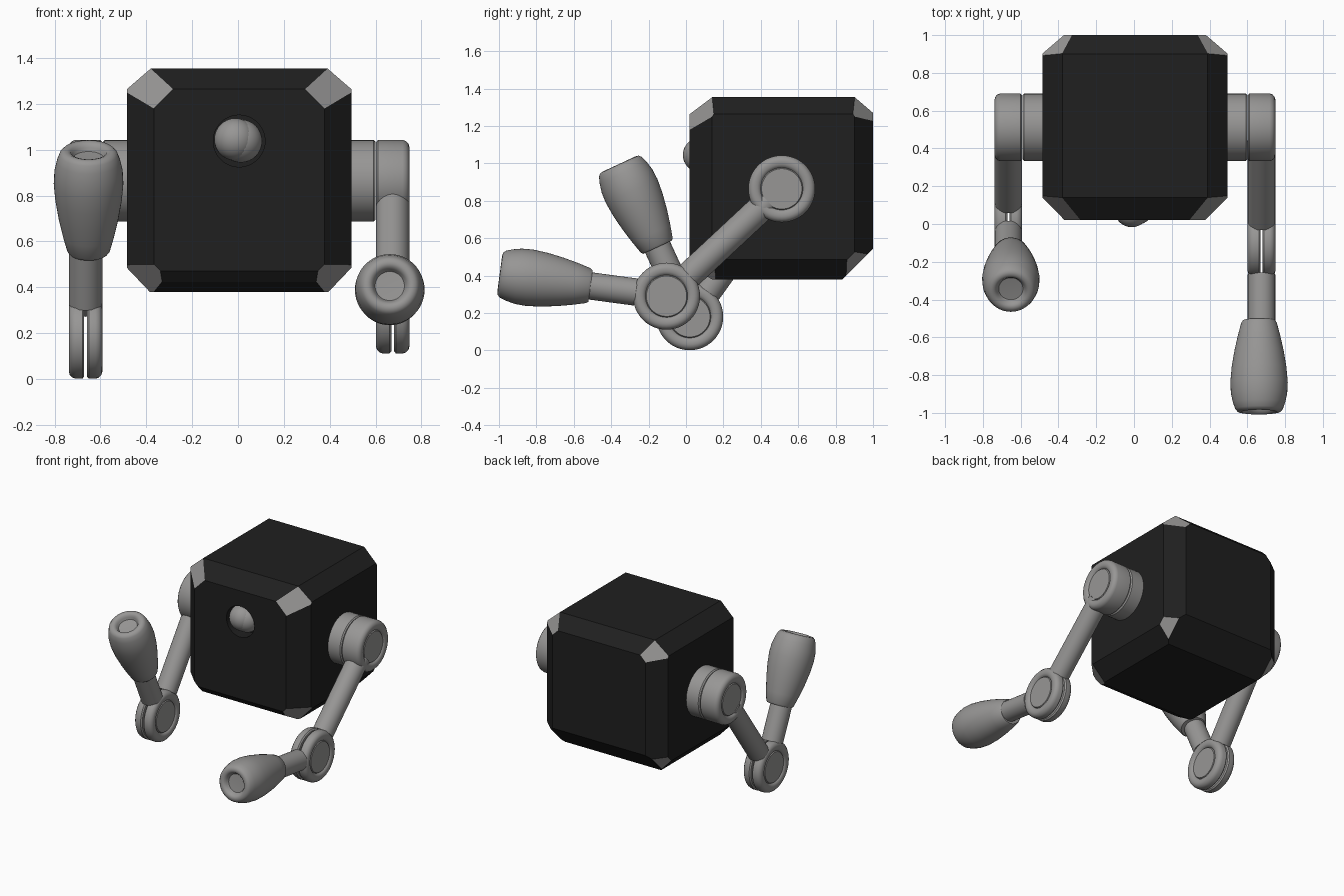
import bpy, bmesh, math
from mathutils import Vector, Matrix

if "Cube" in bpy.data.objects:
    bpy.data.objects.remove(bpy.data.objects["Cube"])

CX = 0.005  # mirror centre


def material(name, col):
    m = bpy.data.materials.new(name)
    m.diffuse_color = (*col, 1)
    m.use_nodes = True
    m.node_tree.nodes["Principled BSDF"].inputs["Base Color"].default_value = m.diffuse_color
    return m


BLACK = material("matte black", (0.014, 0.014, 0.014))
GREY = material("metal grey", (0.31, 0.305, 0.30))


def add_object(name, bm, mats, smooth=True):
    bmesh.ops.recalc_face_normals(bm, faces=bm.faces[:])
    me = bpy.data.meshes.new(name)
    bm.to_mesh(me)
    bm.free()
    for m in mats:
        me.materials.append(m)
    ob = bpy.data.objects.new(name, me)
    bpy.context.collection.objects.link(ob)
    if smooth:
        bpy.ops.object.select_all(action='DESELECT')
        ob.select_set(True)
        bpy.context.view_layer.objects.active = ob
        bpy.ops.object.shade_smooth_by_angle(angle=math.radians(40))
    return ob


def lathe(name, profile, origin, direction, mat=GREY, steps=48):
    """Spin (radius, distance) points about an axis."""
    bm = bmesh.new()
    vs = [bm.verts.new((r, 0, t)) for r, t in profile]
    es = [bm.edges.new(p) for p in zip(vs, vs[1:])]
    bmesh.ops.spin(bm, geom=vs + es, cent=(0, 0, 0), axis=(0, 0, 1),
                   angle=math.tau, steps=steps)
    bmesh.ops.remove_doubles(bm, verts=bm.verts[:], dist=1e-4)
    rot = Vector(direction).to_track_quat('Z', 'Y').to_matrix().to_4x4()
    bm.transform(Matrix.Translation(origin) @ rot)
    return add_object(name, bm, [mat])


# ---- body: box cut by edge planes (black) and corner planes (grey)
def cut(bm, co, no, mat):
    r = bmesh.ops.bisect_plane(bm, geom=bm.verts[:] + bm.edges[:] + bm.faces[:], dist=1e-4,
                               plane_co=co, plane_no=no, clear_outer=True)
    edges = [e for e in r['geom_cut'] if isinstance(e, bmesh.types.BMEdge)]
    if len(edges) >= 3:
        for f in bmesh.ops.edgenet_fill(bm, edges=edges)['faces']:
            f.material_index = mat


bm = bmesh.new()
bmesh.ops.create_cube(bm, size=1, matrix=Matrix.Translation((CX, 0.51, 0.867))
                      @ Matrix.Diagonal((0.98, 0.98, 0.976, 1)))
# chamfers running along x: two (y, z) points each, plus outward signs
for (y1, z1), (y2, z2), sy, sz in [
        ((0.02, 1.264), (0.14, 1.354), -1, 1), ((1.0, 1.27), (0.902, 1.354), 1, 1),
        ((1.0, 0.545), (0.837, 0.38), 1, -1),
        ((0.02, 0.472), (0.06, 0.424), -1, -1), ((0.06, 0.424), (0.14, 0.38), -1, -1)]:
    cut(bm, (CX, y1, z1), (0, sy * abs(z2 - z1), sz * abs(y2 - y1)), 0)
for s in (-1, 1):
    # vertical and side chamfers
    cut(bm, (CX + s * 0.49, 0.14, 0), (s * 0.12, -0.118, 0), 0)
    cut(bm, (CX + s * 0.49, 0.902, 0), (s * 0.098, 0.114, 0), 0)
    cut(bm, (CX + s * 0.49, 0, 1.264), (s * 0.09, 0, 0.104), 0)
    cut(bm, (CX + s * 0.49, 0, 0.485), (s * 0.105, 0, -0.1), 0)
for s in (-1, 1):
    # corner plates
    cut(bm, (CX + s * 0.387, 0.14, 1.353), (s, -1.57, 1), 1)
    cut(bm, (CX + s * 0.387, 0.902, 1.353), (s, 1.4, 1), 1)
    cut(bm, (CX + s * 0.372, 0.02, 0.50), (s, -1, -1), 1)
    cut(bm, (CX + s * 0.41, 1.0, 0.545), (s, 1, -1), 1)
body = add_object("body", bm, [BLACK, GREY], smooth=False)

# ---- eye socket and eye
socket = lathe("socket_cutter", [(0, -0.1), (0.113, -0.1), (0.113, 0.1), (0, 0.1)],
               (CX, 0.02, 1.038), (0, -1, 0), BLACK)
socket.hide_render = True
socket.hide_set(True)
mod = body.modifiers.new("socket", 'BOOLEAN')
mod.operation = 'DIFFERENCE'
mod.solver = 'EXACT'
mod.object = socket
for name, c, r in (("eye_ball", (-0.012, 0.075, 1.045), 0.092),
                   ("eye_lid", (0.012, 0.09, 1.038), 0.094)):
    bm = bmesh.new()
    bmesh.ops.create_uvsphere(bm, u_segments=32, v_segments=16, radius=r,
                              matrix=Matrix.Translation(c))
    add_object(name, bm, [GREY])


# ---- arms
def disc(name, h, origin, direction):
    """Joint disc with rounded rim and a recessed cap on its outer face."""
    lathe(name, [(0, 0), (0.17, 0), (0.179, 0.008), (0.179, h - 0.03), (0.174, h - 0.015),
                 (0.162, h - 0.004), (0.148, h), (0.13, h - 0.002), (0.118, h - 0.008),
                 (0.113, h - 0.016), (0.108, h - 0.008), (0, h - 0.008)], origin, direction)


HAND = [(0, 0.41), (0.085, 0.41), (0.094, 0.422), (0.112, 0.49), (0.13, 0.57), (0.145, 0.66),
        (0.152, 0.74), (0.149, 0.80), (0.138, 0.85), (0.126, 0.883), (0.113, 0.897),
        (0.095, 0.90), (0.08, 0.894), (0.072, 0.88), (0.064, 0.865), (0, 0.862)]
SHOULDER = Vector((0, 0.512, 0.864))

for side, s, elbow, tip in (("right", 1, (-0.104, 0.29), (-0.995, 0.41)),
                            ("left", -1, (0.02, 0.18), (-0.352, 0.985))):
    out = Vector((s, 0, 0))

    def at(x, yz):
        return Vector((CX + s * x, yz[0], yz[1]))
    sh = SHOULDER.yz
    el, tp = Vector(elbow), Vector(tip)
    # shoulder base and shoulder joint
    lathe(side + "_shoulder_base", [(0, 0), (0.178, 0), (0.178, 0.137), (0.17, 0.145), (0, 0.145)],
          at(0.45, sh), out)
    disc(side + "_shoulder_joint", 0.145, at(0.598, sh), out)
    # upper arm, ending at the elbow rim
    d = at(0, el) - at(0, sh)
    n = d.length
    lathe(side + "_upper_arm", [(0, 0.1), (0.073, 0.1), (0.073, n - 0.165), (0, n - 0.165)],
          at(0.67, sh), d)
    # elbow halves
    disc(side + "_elbow_outer", 0.067, at(0.676, el), out)
    disc(side + "_elbow_inner", 0.067, at(0.664, el), -out)
    # forearm and hand
    f = at(0, tp) - at(0, el)
    lathe(side + "_forearm", [(0, 0.165), (0.073, 0.165), (0.073, 0.43), (0, 0.43)],
          at(0.67, el), f)
    lathe(side + "_hand", HAND, at(0.657, el), f)
